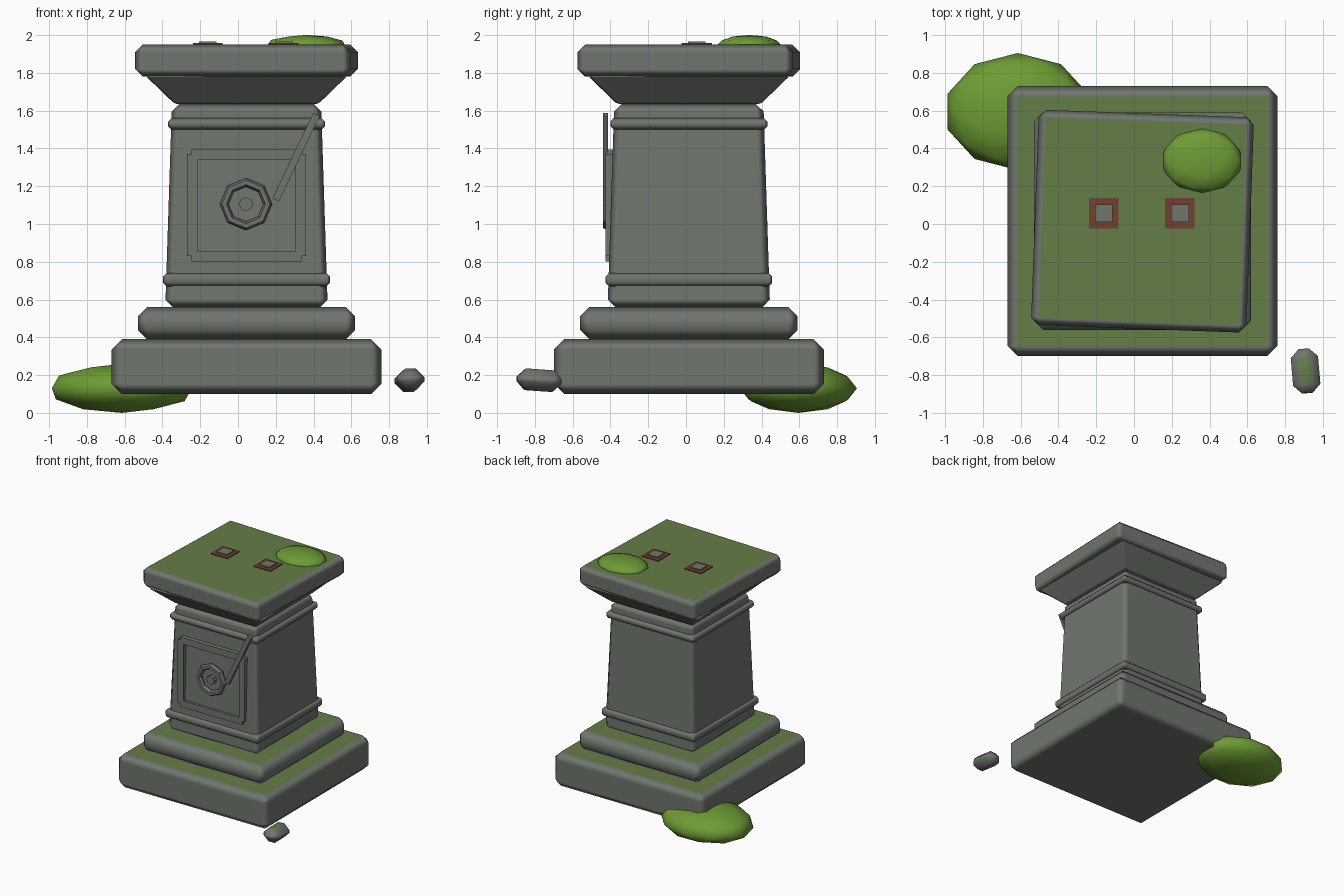
import bpy, bmesh, math
from mathutils import Matrix, Vector

if "Cube" in bpy.data.objects:
    bpy.data.objects.remove(bpy.data.objects["Cube"])


def material(name, rgb):
    m = bpy.data.materials.new(name)
    m.diffuse_color = (*rgb, 1)
    m.use_nodes = True
    m.node_tree.nodes["Principled BSDF"].inputs["Base Color"].default_value = m.diffuse_color
    return m


STONE = material("grey stone", (0.16, 0.18, 0.155))
MOSS = material("moss", (0.13, 0.21, 0.062))
LEAF = material("leaf green", (0.155, 0.33, 0.035))
RUST = material("rust", (0.17, 0.05, 0.026))

CX, CY = 0.045, 0.015  # pillar axis


def finish(name, bm, mats, loc=(0, 0, 0), rot=(0, 0, 0), smooth=False, weighted=False):
    bmesh.ops.recalc_face_normals(bm, faces=bm.faces)
    mesh = bpy.data.meshes.new(name)
    for f in bm.faces:
        f.smooth = smooth or weighted
    bm.to_mesh(mesh)
    bm.free()
    for m in mats:
        mesh.materials.append(m)
    ob = bpy.data.objects.new(name, mesh)
    ob.location, ob.rotation_euler = loc, rot
    bpy.context.collection.objects.link(ob)
    if weighted:
        ob.modifiers.new("flat_faces", 'WEIGHTED_NORMAL').weight = 100
    return ob


def block(name, size, loc, bevel=0.0, top=1.0, mat=STONE, mossy=False, rot=(0, 0, 0)):
    """Chamfered box, optionally tapered, with moss on its upward face."""
    bm = bmesh.new()
    bmesh.ops.create_cube(bm, size=1)
    for v in bm.verts:
        k = top if v.co.z > 0 else 1
        v.co = Vector((v.co.x * size[0] * k, v.co.y * size[1] * k, v.co.z * size[2]))
    if bevel:
        bmesh.ops.bevel(bm, geom=bm.edges[:], offset=bevel, segments=1, affect='EDGES')
    bm.normal_update()
    if mossy:
        for f in bm.faces:
            f.material_index = int(f.normal.z > 0.95)
    return finish(name, bm, [mat, MOSS] if mossy else [mat], loc, rot, weighted=bevel > 0)


def course(name, half, z0, z1, bevel, half_top=None, **kw):
    """Square stone layer centred on the pillar axis."""
    return block(name, (half * 2, half * 2, z1 - z0), (CX, CY, (z0 + z1) / 2), bevel,
                 (half_top or half) / half, **kw)


# stepped base
course("base_slab", 0.715, 0.10, 0.39, 0.055, mossy=True)
course("upper_step", 0.575, 0.39, 0.56, 0.048, mossy=True)

# tapered shaft and its mouldings
course("shaft", 0.43, 0.56, 1.635, 0.04, 0.395)
course("lower_moulding", 0.441, 0.67, 0.74, 0.018)
course("upper_moulding", 0.416, 1.50, 1.56, 0.018)

# flared capital and slightly twisted cap
course("capital", 0.38, 1.635, 1.785, 0.012, 0.535)
course("cap_slab", 0.57, 1.78, 1.95, 0.04, mossy=True, rot=(0, 0, math.radians(-2.1)))

# raised frame on the front, four bars with open corners
for s, side in ((-1, "left"), (1, "right")):
    block("frame_" + side, (0.055, 0.04, 0.54), (CX + s * 0.288, -0.405, 1.10))
for s, side in ((-1, "bottom"), (1, "top")):
    block("frame_" + side, (0.58, 0.04, 0.056), (CX, -0.405, 1.098 + s * 0.269))

# eight-sided ring with a centre stud
bm = bmesh.new()
N, M = 8, 6
rings = []
for i in range(N):
    a = 2 * math.pi * i / N
    ring = []
    for j in range(M):
        b = 2 * math.pi * j / M
        r = 0.115 + 0.023 * math.cos(b)
        ring.append(bm.verts.new((r * math.cos(a), 0.026 * math.sin(b), r * math.sin(a))))
    rings.append(ring)
for i in range(N):
    p, q = rings[i], rings[(i + 1) % N]
    for j in range(M):
        k = (j + 1) % M
        bm.faces.new((p[j], q[j], q[k], p[k]))
finish("ring", bm, [STONE], (0.042, -0.416, 1.105))

bm = bmesh.new()
bmesh.ops.create_cone(bm, cap_ends=True, segments=8, radius1=0.037, radius2=0.037, depth=0.05,
                      matrix=Matrix.Rotation(math.pi / 2, 4, 'X'))
finish("ring_stud", bm, [STONE], (0.042, -0.408, 1.105))

# slanted strip across the front
block("slanted_strip", (0.038, 0.026, 0.50), (0.307, -0.427, 1.353),
      rot=(0, math.radians(25.5), 0))

# two rusty sockets on the cap
for x, side in ((-0.16, "left"), (0.243, "right")):
    block("socket_plate_" + side, (0.157, 0.16, 0.008), (x, 0.057, 1.953), mat=RUST)
    block("socket_peg_" + side, (0.094, 0.094, 0.018), (x, 0.057, 1.958))


# rounded moss clumps
def clump(name, loc, radii):
    bm = bmesh.new()
    bmesh.ops.create_icosphere(bm, subdivisions=2, radius=1)
    bmesh.ops.scale(bm, vec=radii, verts=bm.verts)
    finish(name, bm, [LEAF], loc, smooth=True)


clump("ground_bush", (-0.615, 0.595, 0.13), (0.39, 0.31, 0.13))
clump("cap_bush", (0.36, 0.335, 1.945), (0.217, 0.173, 0.056))

# loose pebble
block("pebble", (0.145, 0.235, 0.115), (0.908, -0.778, 0.173), 0.045, mossy=True,
      rot=(math.radians(-4), 0, math.radians(5)))
